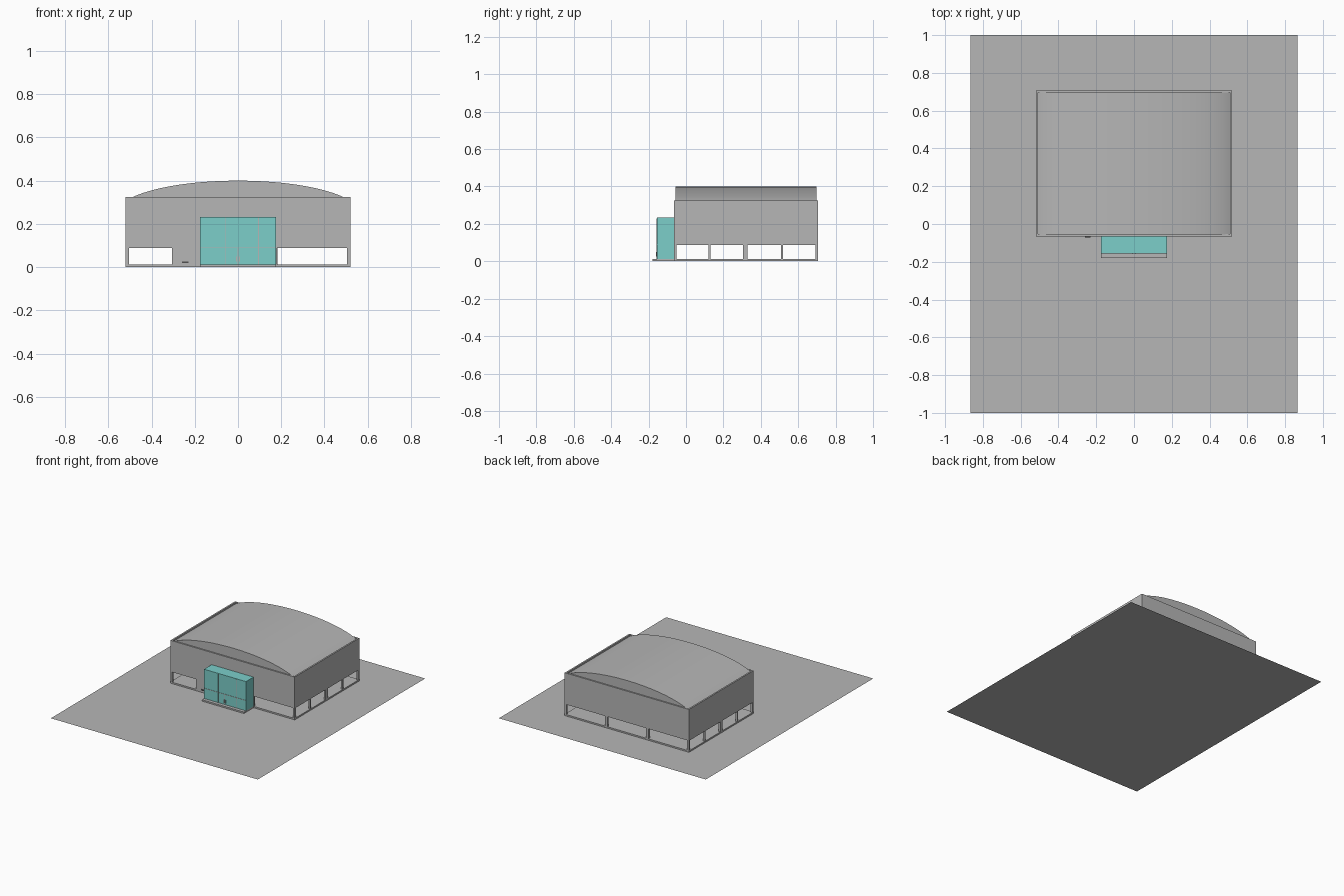
import bpy
import bmesh
import math

cube = bpy.data.objects.get("Cube")
if cube:
    bpy.data.objects.remove(cube, do_unlink=True)


def material(name, rgb):
    m = bpy.data.materials.new(name)
    m.use_nodes = True
    m.diffuse_color = (*rgb, 1)
    m.node_tree.nodes["Principled BSDF"].inputs["Base Color"].default_value = (*rgb, 1)
    return m


GREY = material("concrete_grey", (0.47, 0.47, 0.47))
TEAL = material("teal_glass", (0.2, 0.62, 0.59))
DARK = material("dark_grey", (0.08, 0.08, 0.08))


def finish(name, bm, mat):
    bmesh.ops.recalc_face_normals(bm, faces=bm.faces)
    mesh = bpy.data.meshes.new(name)
    bm.to_mesh(mesh)
    bm.free()
    mesh.materials.append(mat)
    ob = bpy.data.objects.new(name, mesh)
    bpy.context.collection.objects.link(ob)
    return ob


def box(name, x, y, z, mat=GREY):
    """Box from (low, high) pairs on each axis."""
    bm = bmesh.new()
    bmesh.ops.create_cube(bm, size=1)
    for v in bm.verts:
        v.co = [r[0] if c < 0 else r[1] for c, r in zip(v.co, (x, y, z))]
    return finish(name, bm, mat)


# Main dimensions
W, Y0, Y1 = 0.52, -0.065, 0.707
SLAB, SILL, EAVE, TOP = 0.012, 0.088, 0.325, 0.4
T = 0.012

# Ground sheet
bm = bmesh.new()
bm.faces.new([bm.verts.new((x, y, 0)) for x, y in
              ((-0.866, -1), (0.866, -1), (0.866, 1), (-0.866, 1))])
finish("ground_sheet", bm, GREY)

# Floor slab and entrance step
box("floor_slab", (-W, W), (Y0, Y1), (0.001, SLAB))
box("entrance_step", (-0.175, 0.175), (-0.18, Y0), (0.001, SLAB))

# Upper walls above the open strip
box("front_wall", (-W, W), (Y0, Y0 + T), (SILL, EAVE))
box("back_wall", (-W, W), (Y1 - T, Y1), (SILL, EAVE))
for side, s in (("left", 1), ("right", -1)):
    x = sorted((s * W, s * (W - T)))
    box(side + "_wall", x, (Y0 + T, Y1 - T), (SILL, EAVE))

# Side posts
for side, s in (("left", 1), ("right", -1)):
    x = sorted((s * W, s * (W - 0.015)))
    for i, (y, w) in enumerate(((Y0 + 0.007, 0.014), (0.125, 0.01), (0.317, 0.026),
                                (0.513, 0.01), (Y1 - 0.007, 0.014))):
        box(f"{side}_post_{i}", x, (y - w / 2, y + w / 2), (SLAB, SILL))

# Back posts
for i, x in enumerate((-0.172, 0.172)):
    box(f"back_post_{i}", (x - 0.01, x + 0.01), (Y1 - 0.015, Y1), (SLAB, SILL))

# Front lower panels and small door step
box("front_panel", (-0.305, -0.17), (Y0, Y0 + T), (SLAB, SILL))
box("front_post", (0.165, 0.18), (Y0, Y0 + T), (SLAB, SILL))
box("door_vent", (-0.26, -0.23), (Y0 - 0.006, Y0), (0.018, 0.025), DARK)

# Vaulted roof with closed gable ends, set inside the wall tops
HALF, A, B, N = W - T, 0.56, 0.15, 32
bm = bmesh.new()
ends = []
limit = math.asin(HALF / A)
for y in (Y0 + 0.01, Y1 - 0.01):
    ends.append([bm.verts.new((A * math.sin(a), y, TOP - B * (1 - math.cos(a))))
                 for a in (limit * (2 * i / N - 1) for i in range(N + 1))])
front, back = ends
for i in range(N):
    bm.faces.new((front[i], front[i + 1], back[i + 1], back[i]))
bm.faces.new((front[0], back[0], back[N], front[N]))
bm.faces.new(front)
bm.faces.new(back)
roof = finish("vaulted_roof", bm, GREY)
bpy.ops.object.select_all(action="DESELECT")
roof.select_set(True)
bpy.context.view_layer.objects.active = roof
bpy.ops.object.shade_smooth_by_angle(angle=math.radians(30))

# Glass entrance with mullions, transom and door handles
FRONT = -0.155
box("entrance_glass", (-0.175, 0.175), (FRONT, Y0), (SLAB, 0.233), TEAL)
for i, x in enumerate((-0.057, 0.095)):
    box(f"mullion_{i}", (x - 0.0015, x + 0.0015), (FRONT - 0.002, FRONT), (SLAB, 0.23))
box("transom", (-0.173, 0.173), (FRONT - 0.002, FRONT), (0.088, 0.091))
box("door_gap", (-0.0015, 0.0015), (FRONT - 0.002, FRONT), (SLAB, 0.088))
for i, x in enumerate((-0.007, 0.007)):
    box(f"door_handle_{i}", (x - 0.0015, x + 0.0015), (FRONT - 0.005, FRONT), (0.025, 0.05))
